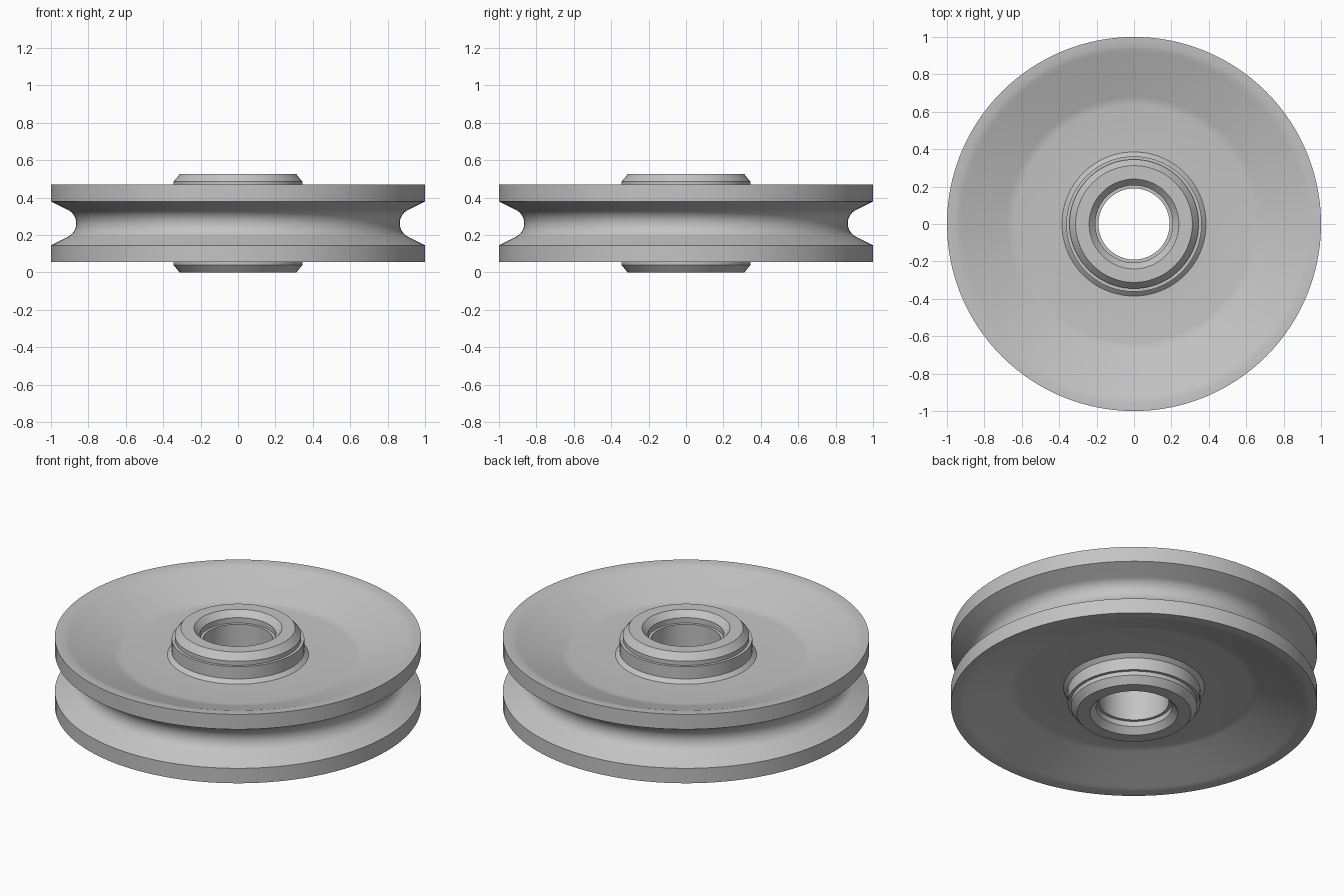
import bpy
import bmesh
from math import sin, cos, pi, radians
from mathutils import Vector, Matrix

cube = bpy.data.objects.get("Cube")
if cube:
    bpy.data.objects.remove(cube, do_unlink=True)

MID = 0.2625      # height of the plane of symmetry
SEGMENTS = 128

grey = bpy.data.materials.new("plain grey")
grey.use_nodes = True
colour = (0.55, 0.55, 0.55, 1)
grey.diffuse_color = colour
grey.node_tree.nodes["Principled BSDF"].inputs["Base Color"].default_value = colour


def lathe(name, upper):
    """Turn a closed ring from its upper half profile (radius, height), outside to inside."""
    lower = [(r, 2 * MID - z) for r, z in reversed(upper)]
    profile = [p for i, p in enumerate(upper + lower)
               if i == 0 or p != (upper + lower)[i - 1]]
    bm = bmesh.new()
    verts = [bm.verts.new((r, 0, z)) for r, z in profile]
    edges = [bm.edges.new((v, verts[i - 1])) for i, v in enumerate(verts)]
    bmesh.ops.spin(bm, geom=verts + edges, cent=(0, 0, 0), axis=(0, 0, 1),
                   angle=2 * pi, steps=SEGMENTS, use_merge=False)
    bmesh.ops.remove_doubles(bm, verts=bm.verts, dist=0.0001)
    bmesh.ops.recalc_face_normals(bm, faces=bm.faces)
    mesh = bpy.data.meshes.new(name)
    bm.to_mesh(mesh)
    bm.free()
    mesh.materials.append(grey)
    obj = bpy.data.objects.new(name, mesh)
    bpy.context.collection.objects.link(obj)
    bpy.ops.object.select_all(action='DESELECT')
    obj.select_set(True)
    bpy.context.view_layer.objects.active = obj
    bpy.ops.object.shade_smooth_by_angle(angle=radians(22))
    return obj


# Rope groove: round bottom running into a straight flared flank
groove_centre, groove_radius, flank = 0.945, 0.08, radians(65)
groove = []
for i in range(11):
    a = flank * i / 10
    groove.append((groove_centre - groove_radius * cos(a),
                   MID + groove_radius * sin(a)))

# Grooved wheel with dished web and raised collar
lathe("grooved_wheel", groove + [
    (1.0, 0.38), (1.0, 0.47),                      # rim
    (0.955, 0.469), (0.935, 0.464), (0.915, 0.457),  # rim blend
    (0.68, 0.374), (0.66, 0.368), (0.635, 0.365),  # dished slope
    (0.385, 0.365), (0.362, 0.386),                # web and chamfered foot
    (0.362, 0.46), (0.33, 0.46)])                  # collar

# Hub sleeve with chamfered ends and a stepped bore
lathe("hub_sleeve", [
    (0.345, 0.485), (0.312, 0.525), (0.24, 0.525),
    (0.207, 0.49), (0.207, 0.458), (0.19, 0.458)])
